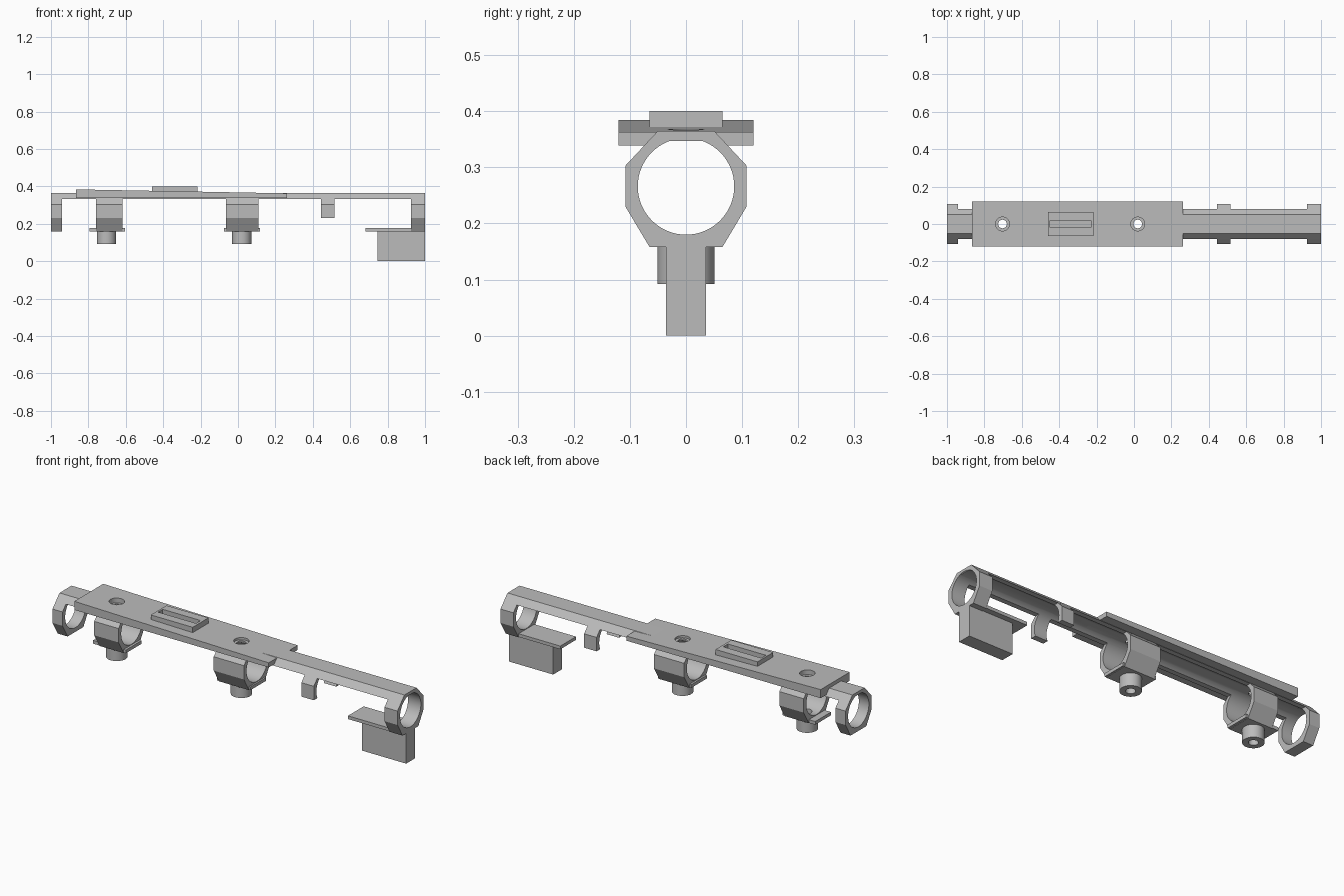
import bpy
import bmesh
from math import cos, sin, pi, radians

cube = bpy.data.objects.get("Cube")
if cube:
    bpy.data.objects.remove(cube)

grey = bpy.data.materials.new("plain grey")
grey.use_nodes = True
grey.diffuse_color = (0.5, 0.5, 0.5, 1)
grey.node_tree.nodes["Principled BSDF"].inputs["Base Color"].default_value = (0.5, 0.5, 0.5, 1)

BORE_Z, BORE_R = 0.266, 0.086


def prism(name, pts, axis, a, b):
    """Extrude a closed 2D profile along one axis, from a to b."""
    place = {"x": lambda p, t: (t, p[0], p[1]),
             "y": lambda p, t: (p[0], t, p[1]),
             "z": lambda p, t: (p[0], p[1], t)}[axis]
    bm = bmesh.new()
    ends = [[bm.verts.new(place(p, t)) for p in pts] for t in (a, b)]
    for ring in ends:
        bm.faces.new(ring)
    n = len(pts)
    for i in range(n):
        j = (i + 1) % n
        bm.faces.new((ends[0][i], ends[0][j], ends[1][j], ends[1][i]))
    bmesh.ops.recalc_face_normals(bm, faces=bm.faces)
    mesh = bpy.data.meshes.new(name)
    bm.to_mesh(mesh)
    bm.free()
    mesh.materials.append(grey)
    obj = bpy.data.objects.new(name, mesh)
    bpy.context.collection.objects.link(obj)
    return obj


def box(name, x, y, z):
    return prism(name, [(x[0], -y), (x[1], -y), (x[1], y), (x[0], y)], "z", *z)


def circle(cx, cy, r, n=64):
    return [(cx + r * cos(2 * pi * i / n), cy + r * sin(2 * pi * i / n)) for i in range(n)]


def mirrored(half):
    return half + [(-y, z) for y, z in reversed(half)]


def cut(obj, cutters):
    bpy.context.view_layer.objects.active = obj
    for c in cutters:
        mod = obj.modifiers.new("cut", "BOOLEAN")
        mod.operation, mod.solver, mod.object = "DIFFERENCE", "EXACT", c
        bpy.ops.object.modifier_apply(modifier=mod.name)


# Cutters: round bore, flat-topped channel, screw holes and their recesses
bore_pts = circle(0, BORE_Z, BORE_R)
bore = prism("bore_cutter", bore_pts, "x", -1.2, 1.2)
channel_pts = [p for p in bore_pts if p[1] < 0.347]
edge_y = (BORE_R ** 2 - (0.347 - BORE_Z) ** 2) ** 0.5
k = next(i for i, p in enumerate(bore_pts) if p[1] >= 0.347)
channel_pts[k:k] = [(edge_y, 0.347), (-edge_y, 0.347)]
channel = prism("channel_cutter", channel_pts, "x", -1.2, 1.2)
screw_x = {"right": -0.703, "middle": 0.02}
holes = {s: prism("hole_cutter", circle(x, 0, 0.023, 32), "z", 0.03, 0.5) for s, x in screw_x.items()}
recesses = [prism("recess_cutter", circle(x, 0, 0.037, 32), "z", 0.356, 0.5) for x in screw_x.values()]
slot = box("slot_cutter", (-0.45, -0.23), 0.019, (0.3, 0.5))
cutters = [bore, channel, slot, *holes.values(), *recesses]
for c in cutters:
    c.hide_render = True

# Collars around the tube
upper = [(0.05, 0.365), (0.108, 0.303), (0.108, 0.23)]
collar = mirrored(upper + [(0.065, 0.158)])
for name, a, b, side in (("right_end_ring", -1, -0.942, None),
                         ("right_clamp_ring", -0.758, -0.617, "right"),
                         ("middle_clamp_ring", -0.065, 0.11, "middle"),
                         ("left_end_ring", 0.925, 1, None)):
    ring = prism(name, collar, "x", a, b)
    cut(ring, [bore] + ([holes[side]] + recesses if side else []))

# Open clip hooking over the tube
cut(prism("side_clip", mirrored(upper), "x", 0.443, 0.515), [bore])

# Long spine joining the collars
spine = prism("spine", mirrored([(0.05, 0.365), (0.08, 0.333)]), "x", -0.998, 0.998)
cut(spine, [channel, *holes.values(), *recesses])

# Tapered mounting plate and the slotted block on it
plate = prism("mounting_plate", [(-0.865, 0.339), (0.262, 0.339), (0.262, 0.363), (-0.865, 0.384)],
              "y", -0.12, 0.12)
cut(plate, [channel, *holes.values(), *recesses])
cut(box("slotted_block", (-0.46, -0.217), 0.065, (0.366, 0.4)), [slot])

# Flanges and screw bosses under the clamps
for side, a, b in (("right", -0.795, -0.605), ("middle", -0.075, 0.118)):
    cut(box(side + "_flange", (a, b), 0.065, (0.16, 0.177)), [holes[side]])
    boss = prism(side + "_screw_boss", circle(screw_x[side], 0, 0.051, 48), "z", 0.092, 0.165)
    cut(boss, [holes[side]])

# Foot under the left end
box("foot_flange", (0.683, 1), 0.065, (0.16, 0.177))
box("foot_block", (0.745, 1), 0.036, (0, 0.165))

for c in cutters:
    bpy.data.objects.remove(c)

# Smooth the round surfaces, keep the edges crisp
bpy.ops.object.select_all(action="DESELECT")
parts = [o for o in bpy.context.collection.objects if o.type == "MESH" and grey.name in o.data.materials]
for o in parts:
    o.select_set(True)
bpy.context.view_layer.objects.active = parts[0]
bpy.ops.object.shade_smooth_by_angle(angle=radians(30))
